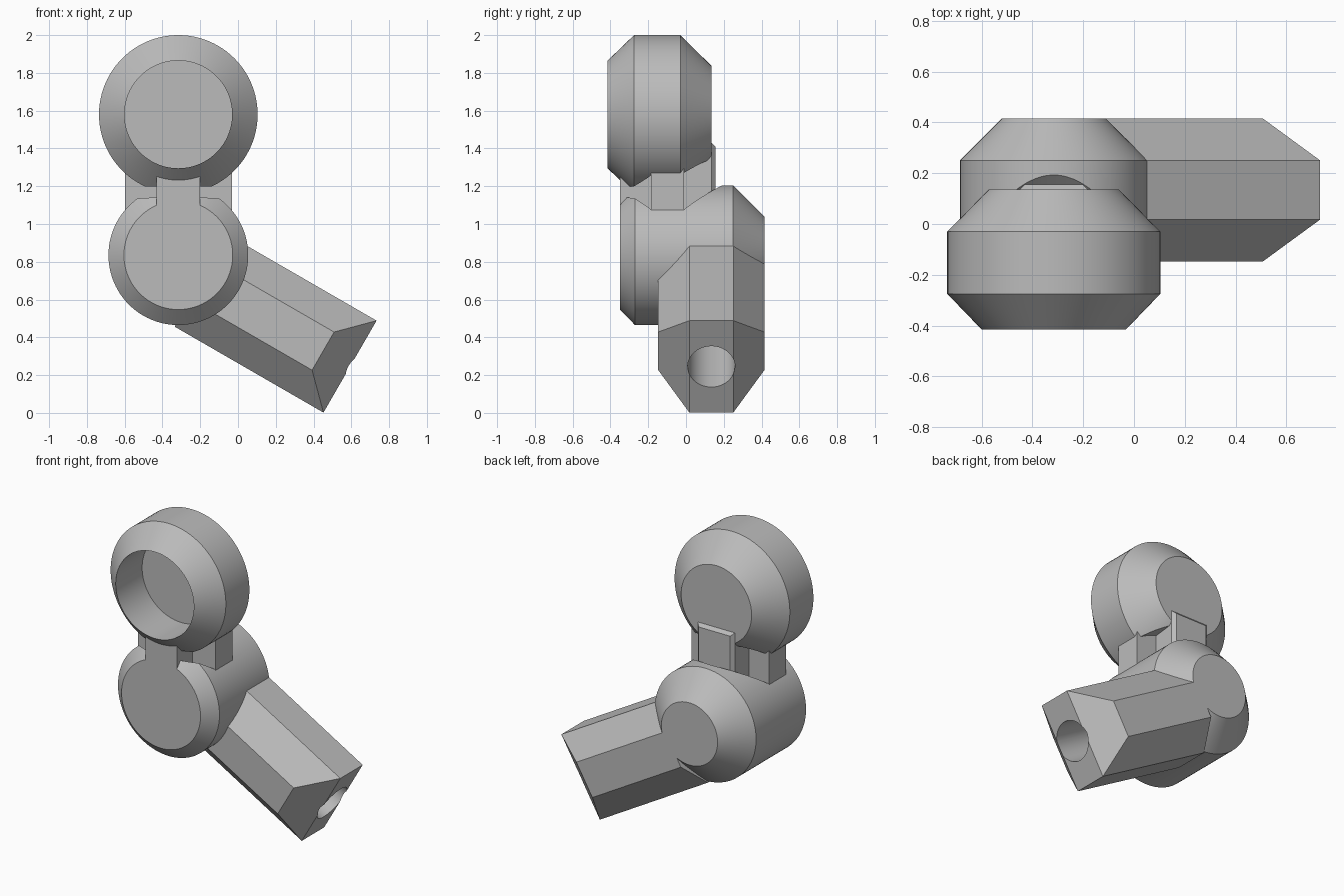
import bpy, bmesh
from math import sin, cos, pi, radians
from mathutils import Matrix, Vector

cube = bpy.data.objects.get("Cube")
if cube:
    bpy.data.objects.remove(cube, do_unlink=True)

grey = bpy.data.materials.new("plain_grey")
grey.use_nodes = True
COLOUR = (0.5, 0.5, 0.5, 1)
grey.diffuse_color = COLOUR
grey.node_tree.nodes["Principled BSDF"].inputs["Base Color"].default_value = COLOUR

CX = -0.316          # shared x of both round heads
UPPER_Z, LOWER_Z = 1.58, 0.835


def finish(name, bm, matrix=None):
    bmesh.ops.recalc_face_normals(bm, faces=bm.faces)
    mesh = bpy.data.meshes.new(name)
    bm.to_mesh(mesh)
    bm.free()
    if matrix:
        mesh.transform(matrix)
    mesh.materials.append(grey)
    obj = bpy.data.objects.new(name, mesh)
    bpy.context.collection.objects.link(obj)
    return obj


def loft(bm, rings):
    """Skin a list of point rings and cap both ends."""
    rows = [[bm.verts.new(p) for p in ring] for ring in rings]
    n = len(rows[0])
    for a, b in zip(rows, rows[1:]):
        for i in range(n):
            j = (i + 1) % n
            bm.faces.new((a[i], a[j], b[j], b[i]))
    return rows


def turned(name, z, profile, segments=96):
    """Solid of revolution about the y axis; profile is (y, radius)."""
    bm = bmesh.new()
    turns = [2 * pi * i / segments for i in range(segments)]
    rows = loft(bm, [[(CX + r * cos(a), y, z + r * sin(a)) for a in turns]
                     for y, r in profile])
    bm.faces.new(rows[0])
    bm.faces.new(rows[-1])
    return finish(name, bm)


def block(name, half_x, y0, y1, z0, z1):
    bm = bmesh.new()
    bmesh.ops.create_cube(bm, size=1)
    for v in bm.verts:
        v.co = (CX + 2 * half_x * v.co.x,
                y1 if v.co.y > 0 else y0, z1 if v.co.z > 0 else z0)
    return finish(name, bm)


def boolean(obj, other, operation="DIFFERENCE", keep=False):
    mod = obj.modifiers.new("cut", "BOOLEAN")
    mod.operation, mod.object, mod.solver = operation, other, "EXACT"
    bpy.context.view_layer.objects.active = obj
    bpy.ops.object.modifier_apply(modifier=mod.name)
    if not keep:
        bpy.data.objects.remove(other, do_unlink=True)


# Round heads with chamfered rims
upper = turned("upper_head", UPPER_Z,
               [(-0.415, 0.285), (-0.275, 0.42), (-0.03, 0.42), (0.135, 0.257)])
lower = turned("lower_head", LOWER_Z,
               [(-0.35, 0.288), (-0.27, 0.37), (0.25, 0.37), (0.415, 0.205)])

# Clearance of each head cut into the other
boolean(lower, turned("clearance", UPPER_Z,
                      [(-0.5, 0.27), (-0.275, 0.49), (-0.185, 0.575), (-0.01, 0.575), (0.3, 0.27)]))
boolean(upper, turned("clearance", LOWER_Z,
                      [(-0.5, 0.18), (-0.275, 0.406), (-0.185, 0.5), (-0.01, 0.505), (0.3, 0.54)]))

# Cross-shaped neck: wide web, front rib and bevelled back rib
neck = block("neck", 0.283, -0.185, -0.01, 0.95, 1.4)
boolean(neck, block("front_rib", 0.115, -0.35, 0.05, 0.95, 1.36), "UNION")
back_rib = block("back_rib", 0.135, -0.05, 0.155, 0.95, 1.43)
bm = bmesh.new()
bm.from_mesh(back_rib.data)
rim = [e for e in bm.edges if all(v.co.y > 0.1 for v in e.verts)]
bmesh.ops.bevel(bm, geom=rim, offset=0.02, segments=1, affect="EDGES")
bm.to_mesh(back_rib.data)
bm.free()
boolean(neck, back_rib, "UNION")

# Round recess in the front of the upper head
recess = turned("recess", UPPER_Z, [(-0.6, 0.285), (-0.14, 0.285)])
boolean(upper, recess, keep=True)
boolean(neck, recess)

# Octagonal arm, built along local x with its tip at the origin
APOTHEM, LENGTH = 0.281, 0.91
radius = APOTHEM / cos(pi / 8)
section = [(radius * cos(a), radius * sin(a))
           for a in (pi / 8 + k * pi / 4 for k in range(8))]
half_side = radius * sin(pi / 8)
bm = bmesh.new()
root, tip = loft(bm, [
    [(-LENGTH, y, z) for y, z in section],
    [(-max(0, abs(y) - half_side - 1e-6), y, z) for y, z in section]])
bm.faces.new(root)
bm.faces.new([tip[i] for i in (1, 2, 5, 6)])
bm.faces.new([tip[i] for i in (0, 1, 6, 7)])
bm.faces.new([tip[i] for i in (2, 3, 4, 5)])
place = Matrix.Translation((0.593, 0.134, 0.245)) @ Matrix.Rotation(radians(30), 4, "Y")
arm = finish("arm", bm, place)

# Bore in the arm tip
bm = bmesh.new()
bmesh.ops.create_cone(bm, cap_ends=True, segments=64, radius1=0.125, radius2=0.125, depth=1.2)
boolean(arm, finish("bore", bm, place @ Matrix.Rotation(pi / 2, 4, "Y")))

# Smooth round walls, sharp edges
for obj in (upper, lower, neck, arm):
    bpy.ops.object.select_all(action="DESELECT")
    obj.select_set(True)
    bpy.context.view_layer.objects.active = obj
    bpy.ops.object.shade_smooth_by_angle(angle=radians(25))
